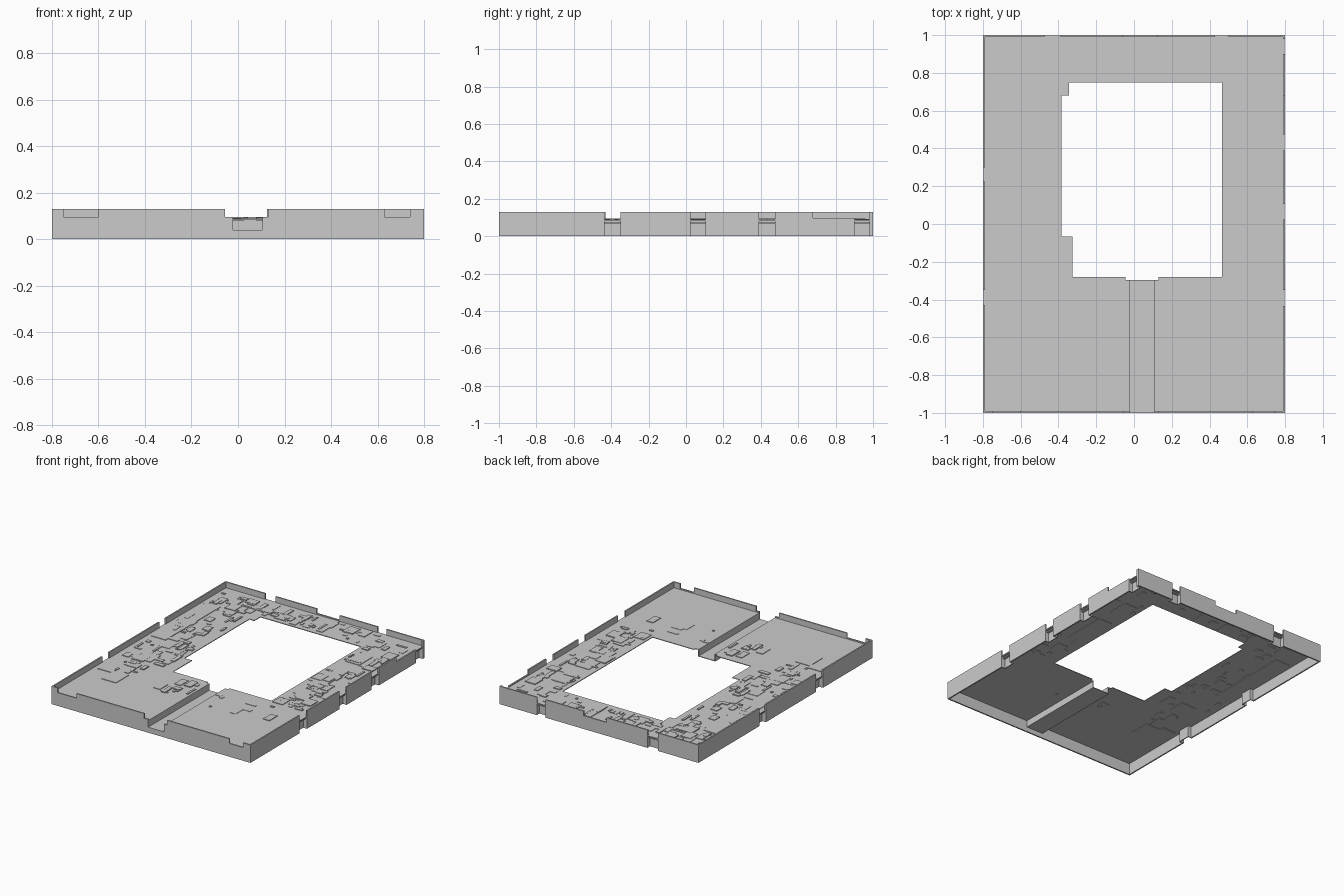
import bpy, bmesh, random
from mathutils import Vector

if "Cube" in bpy.data.objects:
    bpy.data.objects.remove(bpy.data.objects["Cube"])

random.seed(7)
W, L = 0.8, 1.0            # half width, half length
TOP, LOW = 0.13, 0.096     # parapet and lowered parapet heights
DECK, SHEET = 0.088, 0.005 # deck surface and sheet thickness
WALL, DEPTH = 0.01, 0.03   # wall thickness and recess depth
TX0, TX1, TZ = -0.022, 0.105, 0.04  # trench


def finish(name, bm):
    bmesh.ops.recalc_face_normals(bm, faces=bm.faces[:])
    me = bpy.data.meshes.new(name)
    bm.to_mesh(me)
    bm.free()
    ob = bpy.data.objects.new(name, me)
    bpy.context.collection.objects.link(ob)
    return ob


def add_box(bm, x0, x1, y0, y1, z0, z1):
    r = bmesh.ops.create_cube(bm, size=1)
    for v in r["verts"]:
        v.co = Vector((x0 + (v.co.x + .5) * (x1 - x0),
                       y0 + (v.co.y + .5) * (y1 - y0),
                       z0 + (v.co.z + .5) * (z1 - z0)))


# Each side maps (distance along wall, depth inward) to x, y
SIDES = {
    "front": lambda u, d: (u, -L + d),
    "back": lambda u, d: (u, L - d),
    "left": lambda u, d: (-W + d, u),
    "right": lambda u, d: (W - d, u),
}


def wall_run(bm, side, steps):
    # Stepped outline extruded inward to the wall thickness
    pts = [(steps[0][0], 0)]
    for a, b, h in steps:
        for p in ((a, h), (b, h)):
            if p != pts[-1]:
                pts.append(p)
    pts.append((steps[-1][1], 0))
    vs = [bm.verts.new((*SIDES[side](u, 0), z)) for u, z in pts]
    f = bm.faces.new(vs)
    r = bmesh.ops.extrude_face_region(bm, geom=[f], use_keep_orig=True)
    off = Vector((*SIDES[side](0, WALL), 0)) - Vector((*SIDES[side](0, 0), 0))
    for g in r["geom"]:
        if isinstance(g, bmesh.types.BMVert):
            g.co += off


def side_box(bm, side, u0, u1, d0, d1, z0, z1):
    xa, ya = SIDES[side](u0, d0)
    xb, yb = SIDES[side](u1, d1)
    add_box(bm, min(xa, xb), max(xa, xb), min(ya, yb), max(ya, yb), z0, z1)


def recess(bm, side, a, b):
    # Set-back panel, cheeks and two ledges under the deck
    side_box(bm, side, a, b, DEPTH, DEPTH + 0.006, 0, DECK - SHEET)
    for u in (a - 0.006, b):
        side_box(bm, side, u, u + 0.006, WALL, DEPTH + 0.006, 0, DECK)
    side_box(bm, side, a, b, 0.012, DEPTH, 0.068, 0.075)
    side_box(bm, side, a, b, 0.004, DEPTH, 0.080, DECK - SHEET)


# Wall layouts: (start, end, height), height 0 marks a recess
layout = {
    "front": [(-W, -.75, TOP), (-.75, -.6, LOW), (-.6, -.055, TOP), (-.055, TX0, LOW),
              (TX0, TX1, TZ), (TX1, .13, LOW), (.13, .63, TOP), (.63, .74, LOW), (.74, W, TOP)],
    "back": [(-W, -.475, TOP), (-.475, -.39, 0), (-.39, -.06, TOP), (-.06, .125, LOW),
             (.125, .43, TOP), (.43, .5, 0), (.5, W, TOP)],
    "left": [(-L, -.43, TOP), (-.43, -.35, 0), (-.35, .225, TOP), (.225, .3, 0), (.3, L, TOP)],
    "right": [(-L, -.435, TOP), (-.435, -.35, 0), (-.35, .025, TOP), (.025, .105, 0),
              (.105, .39, TOP), (.39, .475, 0), (.475, .68, TOP), (.68, .9, LOW),
              (.9, .98, 0), (.98, L, TOP)],
}
for side, segs in layout.items():
    bw, br, run = bmesh.new(), bmesh.new(), []
    for s in segs + [(0, 0, 0)]:
        if s[2]:
            run.append(s)
            continue
        if run:
            wall_run(bw, side, run)
        run = []
        if s[1] != s[0]:
            recess(br, side, s[0], s[1])
    finish(side + "_wall", bw)
    if br.verts:
        finish(side + "_recesses", br)
    else:
        br.free()

# Openings in the deck: stepped central hole and front trench
holes = [(-.385, .465, -.065, .68), (-.345, .465, .68, .75), (-.325, .465, -.28, -.065),
         (-.045, .13, -.297, -.28), (TX0, TX1, -L, -.297)]


def clear(x0, x1, y0, y1):
    return not any(x0 < h[1] and x1 > h[0] and y0 < h[3] and y1 > h[2] for h in holes)


# Deck sheet: cells between all opening edges, thickened downward
bm = bmesh.new()
xs = sorted({-W + .002, W - .002, *[h[0] for h in holes], *[h[1] for h in holes]})
ys = sorted({-L + .002, L - .002, *[max(h[2], -L + .002) for h in holes], *[h[3] for h in holes]})
for x0, x1 in zip(xs, xs[1:]):
    for y0, y1 in zip(ys, ys[1:]):
        if clear(x0 + 1e-4, x1 - 1e-4, y0 + 1e-4, y1 - 1e-4):
            bm.faces.new([bm.verts.new((x, y, DECK)) for x, y in
                          ((x0, y0), (x1, y0), (x1, y1), (x0, y1))])
bmesh.ops.remove_doubles(bm, verts=bm.verts[:], dist=1e-5)
deck = finish("deck", bm)
mod = deck.modifiers.new("thickness", "SOLIDIFY")
mod.thickness, mod.offset = SHEET, -1

# Trench from the front edge to the hole
bm = bmesh.new()
add_box(bm, TX0 - .005, TX1 + .005, -L + WALL, -.297, TZ - .005, TZ)
add_box(bm, TX0, TX1, -L, -L + WALL, TZ - .005, TZ)
for x in (TX0 - .005, TX1):
    add_box(bm, x, x + .005, -L + WALL, -.297, TZ, DECK - .001)
finish("trench", bm)

# Deck panels: readable plates first, then seeded clutter in each zone
plates = [(.515, .625, .06, .38), (.515, .625, .5, .65), (-.13, -.08, .77, .88),
          (.08, .13, .78, .98), (.35, .4, .88, .98), (-.47, -.36, .82, .88),
          (-.76, -.645, .09, .72), (-.645, -.53, -.25, -.13), (-.76, -.645, -.53, -.47),
          (-.645, -.53, -.645, -.5)]
zones = [(-.77, -.4, -.4, .95, 85), (.48, .76, -.3, .95, 60), (-.4, .48, .77, .97, 35),
         (-.7, .7, -.62, -.3, 28)]
top, under = bmesh.new(), bmesh.new()
for p in plates:
    add_box(top, *p, DECK - .001, DECK + .004)
    add_box(under, *p, DECK - SHEET - .004, DECK - SHEET + .001)
for zx0, zx1, zy0, zy1, n in zones:
    for i in range(n):
        w, l = random.choice((.015, .03, .05, .08)), random.choice((.015, .03, .06, .09))
        x, y = random.uniform(zx0, zx1 - w), random.uniform(zy0, zy1 - l)
        if clear(x, x + w, y, y + l):
            add_box(top, x, x + w, y, y + l, DECK - .001, DECK + random.uniform(.002, .007))
            if i % 3 == 0:
                add_box(under, x, x + w, y, y + l, DECK - SHEET - .004, DECK - SHEET + .001)
finish("deck_panels", top)
finish("underside_panels", under)
